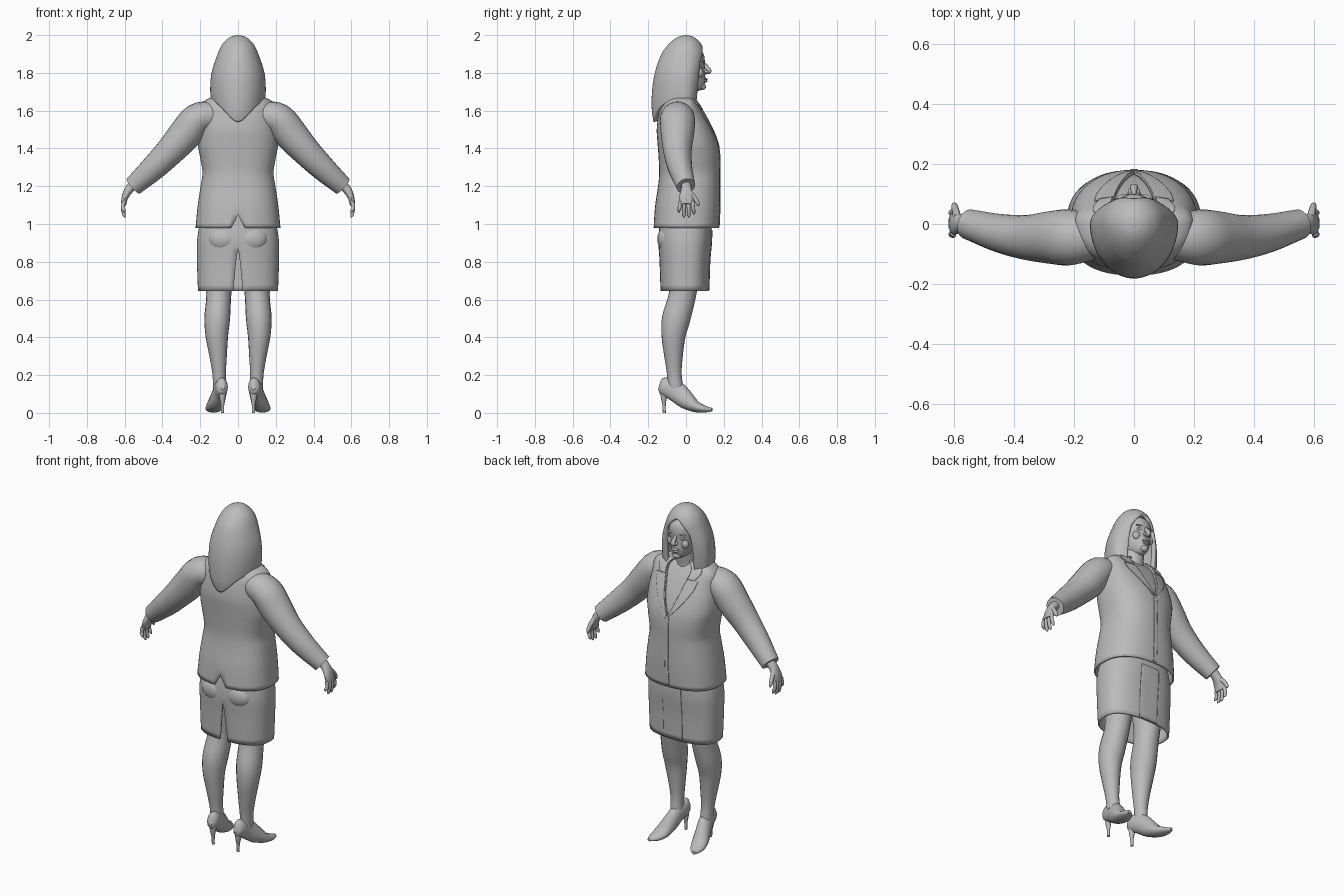
import bpy, bmesh, math
from mathutils import Vector

if "Cube" in bpy.data.objects:
    bpy.data.objects.remove(bpy.data.objects["Cube"], do_unlink=True)

GREY = (0.5, 0.5, 0.5, 1)
mat = bpy.data.materials.new("plain_grey")
mat.use_nodes = True
mat.diffuse_color = GREY
mat.node_tree.nodes["Principled BSDF"].inputs["Base Color"].default_value = GREY


def curve(rows, keys, s):
    """Smoothly interpolate rows of numbers at key s (keys ascending)."""
    n = len(rows)
    s = min(max(s, keys[0]), keys[-1])
    i = next((k for k in range(n - 1) if s <= keys[k + 1]), n - 2)
    h = keys[i + 1] - keys[i]
    t = (s - keys[i]) / h

    def slope(k, c):
        a, b = max(k - 1, 0), min(k + 1, n - 1)
        return (rows[b][c] - rows[a][c]) / (keys[b] - keys[a]) * h

    return [(2*t**3 - 3*t*t + 1) * rows[i][c] + (t**3 - 2*t*t + t) * slope(i, c)
            + (3*t*t - 2*t**3) * rows[i + 1][c] + (t**3 - t*t) * slope(i + 1, c)
            for c in range(len(rows[0]))]


def finish(name, bm, thick=0, mirror=True):
    bmesh.ops.remove_doubles(bm, verts=bm.verts, dist=0.0004)
    me = bpy.data.meshes.new(name)
    bm.to_mesh(me)
    bm.free()
    ob = bpy.data.objects.new(name, me)
    bpy.context.collection.objects.link(ob)
    me.materials.append(mat)
    bpy.ops.object.select_all(action='DESELECT')
    ob.select_set(True)
    bpy.context.view_layer.objects.active = ob
    bpy.ops.object.shade_smooth_by_angle(angle=math.radians(45))
    if mirror:
        ob.modifiers.new("mirror", 'MIRROR').merge_threshold = 0.0005
    if thick:
        m = ob.modifiers.new("cloth", 'SOLIDIFY')
        m.thickness, m.offset = thick, -1
    return ob


def shell(name, rows, start=lambda z: 0, end=lambda z: math.pi, hem=None,
          span=None, grow=0, thick=0, power=2.0, steps=20, sub=5):
    """Half shell from the face side (angle 0) round to the spine (pi), mirrored.
    Rows: z, half width, back y, face-side y, from the bottom up."""
    keys = [r[0] for r in rows]
    lo, hi = span or (keys[0], keys[-1])
    stops = [lo] + [k for k in keys if lo < k < hi] + [hi]
    zs = [a + (b - a) * k / sub for a, b in zip(stops, stops[1:]) for k in range(sub)] + [hi]
    bm = bmesh.new()
    grid = []
    for z0 in reversed(zs):
        line = []
        a0, a1 = start(z0), end(z0)
        for j in range(steps + 1):
            a = a0 + (a1 - a0) * j / steps
            z = z0 if hem is None else hi - (hi - z0) * (hi - hem(a)) / (hi - lo)
            _, w, back, face = curve(rows, keys, z)
            s, c = max(math.sin(a), 0), math.cos(a)
            y = abs(c) ** (2 / power) * (face + grow if c > 0 else back - grow)
            x = (w + grow) * s ** (2 / power)
            line.append(bm.verts.new((x if x > 1e-4 else 0, y, z)))
        grid.append(line)
    for u, v in zip(grid, grid[1:]):
        for j in range(steps):
            bm.faces.new((u[j], u[j + 1], v[j + 1], v[j]))
    return finish(name, bm, thick)


def tube(name, rows, ref=(0, 1, 0), sides=16, sub=4, mirror=True):
    """Oval tube. Rows: x, y, z, radius along ref, radius across it."""
    keys = list(range(len(rows)))
    count = sub * (len(rows) - 1)
    pts = [curve(rows, keys, k / sub) for k in range(count + 1)]
    bm = bmesh.new()
    rings = []
    for k, p in enumerate(pts):
        t = (Vector(pts[min(k + 1, count)][:3]) - Vector(pts[max(k - 1, 0)][:3])).normalized()
        u = Vector(ref)
        u = (u - t * u.dot(t)).normalized()
        v = t.cross(u)
        rings.append([bm.verts.new(Vector(p[:3]) + u * p[3] * math.cos(a) + v * p[4] * math.sin(a))
                      for a in (math.tau * i / sides for i in range(sides))])
    for r, q in zip(rings, rings[1:]):
        for i in range(sides):
            j = (i + 1) % sides
            bm.faces.new((r[i], r[j], q[j], q[i]))
    bm.faces.new(rings[0][::-1])
    bm.faces.new(rings[-1])
    return finish(name, bm, mirror=mirror)


def ball(name, loc, size, mirror=True):
    bm = bmesh.new()
    bmesh.ops.create_uvsphere(bm, u_segments=16, v_segments=10, radius=1)
    for v in bm.verts:
        v.co = Vector(loc) + Vector(c * s for c, s in zip(v.co, size))
    return finish(name, bm, mirror=mirror)


def ramp(z, z0, z1):
    return min(max((z - z0) / (z1 - z0), 0), 1)


# Jacket with a V neck and a notch at the back hem
TORSO = [(0.98, .225, -.172, .175), (1.1, .213, -.163, .18), (1.2, .198, -.148, .18),
         (1.27, .188, -.142, .18), (1.35, .2, -.145, .18), (1.42, .212, -.15, .17),
         (1.5, .21, -.155, .142), (1.58, .2, -.145, .102), (1.63, .195, -.13, .072),
         (1.66, .165, -.11, .05), (1.685, .09, -.09, .03)]


def neckline(z):
    return .36 * ramp(z, 1.4, 1.66)


shell("jacket", TORSO, start=neckline, end=lambda z: math.pi - .12 * ramp(z, 1.04, .98),
      thick=.01, power=2.4, steps=28)
shell("lapels", TORSO, start=neckline, end=lambda z: neckline(z) + .02 + .34 * ramp(z, 1.4, 1.56),
      span=(1.4, 1.6), grow=.005, thick=.006, power=2.4)
shell("collar", TORSO, start=neckline, end=lambda z: neckline(z) + .2 + .3 * ramp(z, 1.6, 1.67),
      span=(1.605, 1.68), grow=.007, thick=.006, power=2.4)
shell("jacket_placket", TORSO, end=lambda z: .03, span=(.985, 1.4), grow=.003,
      thick=.003, power=2.4, steps=3)
shell("blouse", TORSO[4:], grow=-.014, power=2.4)

# Sleeves
tube("sleeves", [(.13, -.045, 1.575, .075, .075), (.215, -.045, 1.555, .093, .085),
                 (.28, -.045, 1.475, .088, .088), (.36, -.045, 1.385, .075, .077),
                 (.45, -.03, 1.295, .064, .067), (.555, .0, 1.2, .05, .052)], sides=24)

# Hands
tube("palms", [(.545, .0, 1.215, .026, .026), (.575, .002, 1.185, .028, .024),
               (.597, .002, 1.145, .038, .018), (.606, .002, 1.105, .036, .014)])
for i, tip in enumerate((1.06, 1.035, 1.035, 1.05)):
    y = -.03 + .021 * i
    tube("finger_%d" % (i + 1), [(.604, y, 1.12, .011, .011), (.61, y * 1.15, 1.085, .01, .01),
                                 (.603, y * 1.25, tip + .012, .009, .009),
                                 (.598, y * 1.25, tip, .003, .003)], sides=10)
tube("thumbs", [(.59, .022, 1.165, .014, .014), (.597, .048, 1.135, .012, .012),
                (.6, .062, 1.11, .01, .01), (.6, .067, 1.095, .003, .003)], sides=10)

# Skirt with a back slit and a raised panel
SKIRT = [(.645, .212, -.135, .12), (.8, .217, -.14, .125), (.93, .215, -.146, .135),
         (1.1, .18, -.125, .13)]
shell("skirt", SKIRT, end=lambda z: math.pi - .07 * ramp(z, .87, .645), thick=.01, power=2.5, steps=28)
shell("skirt_panel", SKIRT, end=lambda z: .2, span=(.647, .97), grow=.004, thick=.004, power=2.5, steps=6)
ball("skirt_seat", (.075, -.1, .92), (.085, .052, .07))

# Legs and shoes
tube("legs", [(.1, -.01, .85, .09, .085), (.1, -.01, .73, .082, .075), (.102, -.02, .62, .072, .066),
              (.11, -.052, .5, .075, .068), (.112, -.066, .41, .064, .06),
              (.105, -.066, .3, .049, .046), (.1, -.062, .21, .039, .036),
              (.097, -.055, .13, .04, .034)], sides=20)
tube("shoes", [(.082, -.139, .15, .012, .03), (.085, -.118, .143, .031, .047),
               (.095, -.055, .115, .036, .055), (.11, .0, .068, .042, .048),
               (.124, .05, .034, .045, .031), (.138, .1, .02, .035, .018),
               (.148, .138, .017, .01, .009)], ref=(1, 0, 0))
tube("shoe_heels", [(.084, -.112, .13, .026, .026), (.083, -.117, .08, .016, .016),
                    (.082, -.116, .04, .009, .009), (.082, -.115, 0, .008, .008)], sides=12)

# Neck and head
tube("neck", [(0, -.02, 1.58, .07, .085), (0, -.01, 1.66, .058, .06), (0, .0, 1.72, .055, .053),
              (0, .0, 1.78, .055, .055)], mirror=False)
shell("head", [(1.703, 0, -.01, .06), (1.71, .026, -.03, .082), (1.725, .043, -.04, .096),
               (1.75, .06, -.06, .1), (1.78, .071, -.07, .102), (1.82, .079, -.08, .098),
               (1.86, .083, -.08, .1), (1.91, .075, -.07, .088), (1.95, .03, -.04, .04)], power=2.15)
tube("nose", [(0, .088, 1.855, .008, .008), (0, .104, 1.835, .009, .012), (0, .122, 1.813, .013, .012),
              (0, .121, 1.802, .014, .008), (0, .1, 1.796, .01, .004)], ref=(1, 0, 0), sides=12, mirror=False)
ball("nostrils", (.011, .108, 1.806), (.009, .013, .008))
ball("upper_lip", (0, .101, 1.767), (.024, .014, .006), False)
ball("lower_lip", (0, .1, 1.756), (.02, .014, .007), False)
ball("chin", (0, .086, 1.727), (.024, .02, .017), False)
ball("eyes", (.032, .084, 1.837), (.017, .011, .009))
ball("brows", (.033, .087, 1.858), (.024, .012, .005))
ball("cheeks", (.042, .074, 1.8), (.026, .018, .026))

# Long hair, open at the face and dropping to a point behind
HAIR = [(1.54, .12, -.172, .055), (1.6, .137, -.181, .065), (1.7, .147, -.18, .078),
        (1.8, .14, -.165, .09), (1.9, .108, -.13, .098), (1.95, .084, -.094, .082),
        (1.98, .056, -.06, .055), (1.995, .028, -.03, .028), (2.0, 0, 0, 0)]
shell("hair", HAIR, start=lambda z: .68 * math.sqrt(ramp(z, 1.925, 1.82)),
      hem=lambda a: 1.645 - .105 * max(-math.cos(a), 0) ** 5, thick=.022, steps=32, sub=6)
